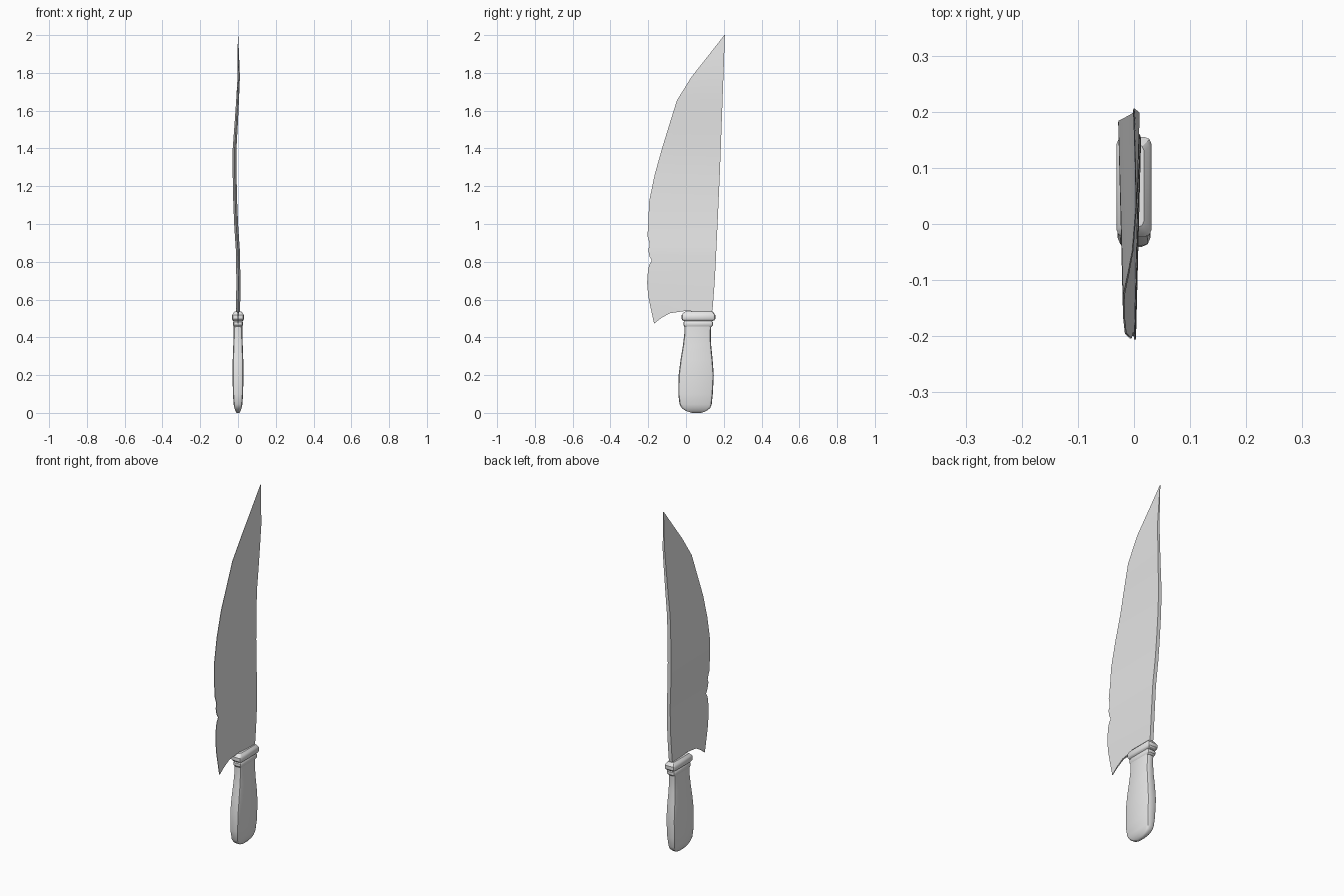
import bpy, bmesh, math

cube = bpy.data.objects.get("Cube")
if cube:
    bpy.data.objects.remove(cube)

grey = bpy.data.materials.new("plain grey")
grey.diffuse_color = (0.8, 0.8, 0.8, 1)
grey.use_nodes = True
grey.node_tree.nodes["Principled BSDF"].inputs["Base Color"].default_value = (0.8, 0.8, 0.8, 1)


def lerp_table(table, z):
    """Piecewise linear lookup in (z, value) pairs."""
    for (z0, v0), (z1, v1) in zip(table, table[1:]):
        if z <= z1:
            t = max(0, (z - z0) / (z1 - z0))
            return v0 + (v1 - v0) * t
    return table[-1][1]


def loft(name, rings, angle):
    """Skin closed rings of equal length and cap both ends."""
    bm = bmesh.new()
    loops = [[bm.verts.new(p) for p in ring] for ring in rings]
    n = len(loops[0])
    for a, b in zip(loops, loops[1:]):
        for i in range(n):
            j = (i + 1) % n
            bm.faces.new((a[i], a[j], b[j], b[i]))
    for end in (loops[0], loops[-1]):
        # cap as a strip between the two long sides
        for i in range(n // 2 - 1):
            bm.faces.new((end[i], end[i + 1], end[n - 2 - i], end[n - 1 - i]))
    bmesh.ops.recalc_face_normals(bm, faces=bm.faces)
    mesh = bpy.data.meshes.new(name)
    bm.to_mesh(mesh)
    bm.free()
    mesh.materials.append(grey)
    obj = bpy.data.objects.new(name, mesh)
    bpy.context.collection.objects.link(obj)
    bpy.ops.object.select_all(action='DESELECT')
    obj.select_set(True)
    bpy.context.view_layer.objects.active = obj
    bpy.ops.object.shade_smooth_by_angle(angle=math.radians(angle))
    return obj


# Blade: cutting edge with nicks, straight spine, gentle sideways warp
edge = [(0.56, -0.188), (0.62, -0.2), (0.69, -0.206), (0.76, -0.201), (0.785, -0.194),
        (0.807, -0.181), (0.83, -0.194), (0.865, -0.2), (0.885, -0.192), (0.91, -0.196),
        (0.935, -0.204), (1.0, -0.2), (1.12, -0.195), (1.26, -0.166), (1.4, -0.127),
        (1.53, -0.087), (1.655, -0.048), (1.78, 0.03), (1.89, 0.117), (2.0, 0.203)]
spine = [(0.5, 0.137), (0.71, 0.153), (1.0, 0.167), (1.29, 0.18), (2.0, 0.206)]
warp = [(0.47, 0), (0.7, 0.002), (0.85, 0), (1.0, -0.01), (1.2, -0.018), (1.4, -0.018),
        (1.6, -0.005), (1.78, 0.004), (2.0, 0)]
thickness = [(0.47, 0.011), (1.4, 0.010), (1.8, 0.006), (2.0, 0.001)]

heel = [(-0.169, 0.473), (-0.13, 0.503), (-0.085, 0.528), (0.0, 0.54), (0.137, 0.53)]
fractions = [(y - heel[0][0]) / (heel[-1][0] - heel[0][0]) for y, z in heel]
rows = [heel]
for z, y in edge:
    rows.append([(y + (lerp_table(spine, z) - y) * f, z) for f in fractions])


def blade_ring(row):
    sides = []
    for s in (1, -1):
        side = []
        for (y, z), f in zip(row, fractions):
            half = lerp_table(thickness, z) * (0.15 + 0.85 * f)
            side.append((lerp_table(warp, z) + s * half, y, z))
        sides.append(side)
    return sides[0] + sides[1][::-1]


loft("blade", [blade_ring(r) for r in rows], 30)


# Handle and bolster: rounded rectangles stacked along z
def rounded_rect(z, y0, y1, hx, r):
    r = min(r, hx * 0.7)
    pts = []
    corners = [(hx - r, y0 + r, -90), (hx - r, y1 - r, 0),
               (r - hx, y1 - r, 90), (r - hx, y0 + r, 180)]
    for cx, cy, start in corners:
        for k in range(3):
            a = math.radians(start + 45 * k)
            pts.append((cx + r * math.cos(a), cy + r * math.sin(a), z))
    return pts


grip = [(0.0, 0.03, 0.08, 0.008), (0.01, 0.0, 0.108, 0.014), (0.025, -0.022, 0.128, 0.019),
        (0.045, -0.034, 0.136, 0.023), (0.1, -0.041, 0.142, 0.027), (0.2, -0.039, 0.147, 0.029),
        (0.28, -0.029, 0.141, 0.028), (0.36, -0.016, 0.133, 0.025), (0.42, -0.009, 0.131, 0.023),
        (0.465, -0.008, 0.134, 0.023)]
loft("grip", [rounded_rect(*g, 0.014) for g in grip], 40)

bolster = [(0.455, -0.007, 0.135, 0.022), (0.464, -0.013, 0.144, 0.026), (0.480, -0.013, 0.144, 0.026),
           (0.486, -0.008, 0.138, 0.023), (0.490, -0.018, 0.15, 0.028), (0.497, -0.023, 0.155, 0.031),
           (0.517, -0.023, 0.155, 0.031), (0.525, -0.018, 0.150, 0.027), (0.536, -0.006, 0.142, 0.018)]
loft("bolster", [rounded_rect(*b, 0.012) for b in bolster], 30)
